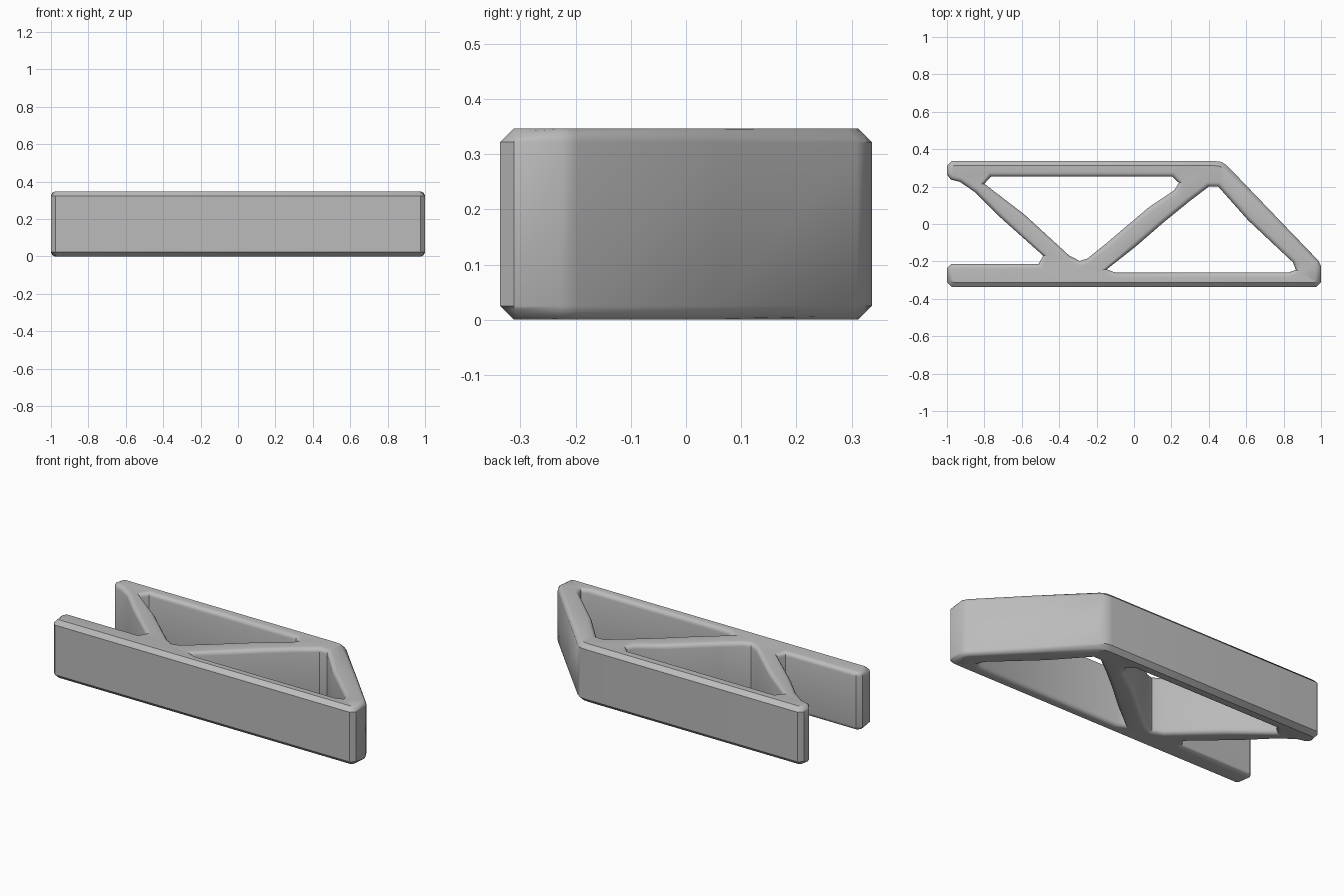
import bpy, bmesh, math
from mathutils import Vector

cube = bpy.data.objects.get("Cube")
if cube:
    bpy.data.objects.remove(cube, do_unlink=True)

HEIGHT, EDGE, STEPS = 0.347, 0.025, 4

# Outlines run with the solid on their left
outer = [(-.975, -.337), (.975, -.337), (1, -.312), (1, -.225), (.985, -.195),
         (.735, .065), (.5, .31), (.47, .332), (.43, .337), (-.975, .337),
         (-1, .312), (-1, .265), (-.98, .238), (-.93, .225), (-.85, .17),
         (-.72, .04), (-.485, -.17), (-.51, -.213), (-.975, -.213),
         (-1, -.238), (-1, -.312)]
back_opening = [(-.765, .253), (.205, .253), (.24, .22), (.215, .18),
                (.08, .09), (-.15, -.105), (-.25, -.185), (-.29, -.198),
                (-.345, -.17), (-.585, .05), (-.8, .215)]
front_opening = [(-.145, -.242), (.01, -.12), (.16, .01), (.295, .12),
                 (.4, .2), (.45, .2), (.61, .02), (.85, -.205),
                 (.865, -.245), (.83, -.258), (-.1, -.26)]


def inward(points, i):
    """Mitred direction from the wall into the solid."""
    prev, here, nxt = (Vector(points[j % len(points)]) for j in (i - 1, i, i + 1))
    a, b = (here - prev).normalized(), (nxt - here).normalized()
    na, nb = Vector((-a.y, a.x)), Vector((-b.y, b.x))
    return (na + nb) / max(1 + na.dot(nb), 0.6)


def edge_profile(point, t):
    """Flat chamfer along the long outer walls, round elsewhere."""
    if abs(point[1]) > 0.3:
        return EDGE * t, EDGE * (1 - t)
    a = t * math.pi / 2
    return EDGE * (1 - math.cos(a)), EDGE * (1 - math.sin(a))


def add_wall(bm, points):
    """Vertical wall with softened rims; returns the two rim loops."""
    levels = [(1 - k / STEPS, False) for k in range(STEPS + 1)]
    levels += [(k / STEPS, True) for k in range(STEPS + 1)]
    rings = []
    for t, top in levels:
        ring = []
        for i, p in enumerate(points):
            inset, drop = edge_profile(p, t)
            xy = Vector(p) + inward(points, i) * inset
            ring.append(bm.verts.new((xy.x, xy.y, HEIGHT - drop if top else drop)))
        rings.append(ring)
    n = len(points)
    for low, high in zip(rings, rings[1:]):
        for i in range(n):
            j = (i + 1) % n
            bm.faces.new((low[i], low[j], high[j], high[i]))
    return rings[0], rings[-1]


# Truss frame
bm = bmesh.new()
rims = [add_wall(bm, loop) for loop in (outer, back_opening, front_opening)]
for side in (0, 1):
    edges = []
    for rim in rims:
        ring = rim[side]
        edges += [bm.edges.get((ring[i - 1], ring[i])) for i in range(len(ring))]
    bmesh.ops.triangle_fill(bm, edges=edges, use_beauty=True)
bmesh.ops.recalc_face_normals(bm, faces=bm.faces)
mesh = bpy.data.meshes.new("truss_frame")
bm.to_mesh(mesh)
bm.free()
frame = bpy.data.objects.new("truss_frame", mesh)
bpy.context.collection.objects.link(frame)

# Plain grey
grey = bpy.data.materials.new("plain_grey")
grey.use_nodes = True
grey.diffuse_color = (0.5, 0.5, 0.5, 1)
grey.node_tree.nodes["Principled BSDF"].inputs["Base Color"].default_value = grey.diffuse_color
mesh.materials.append(grey)

bpy.ops.object.select_all(action='DESELECT')
frame.select_set(True)
bpy.context.view_layer.objects.active = frame
bpy.ops.object.shade_smooth_by_angle(angle=math.radians(35))
